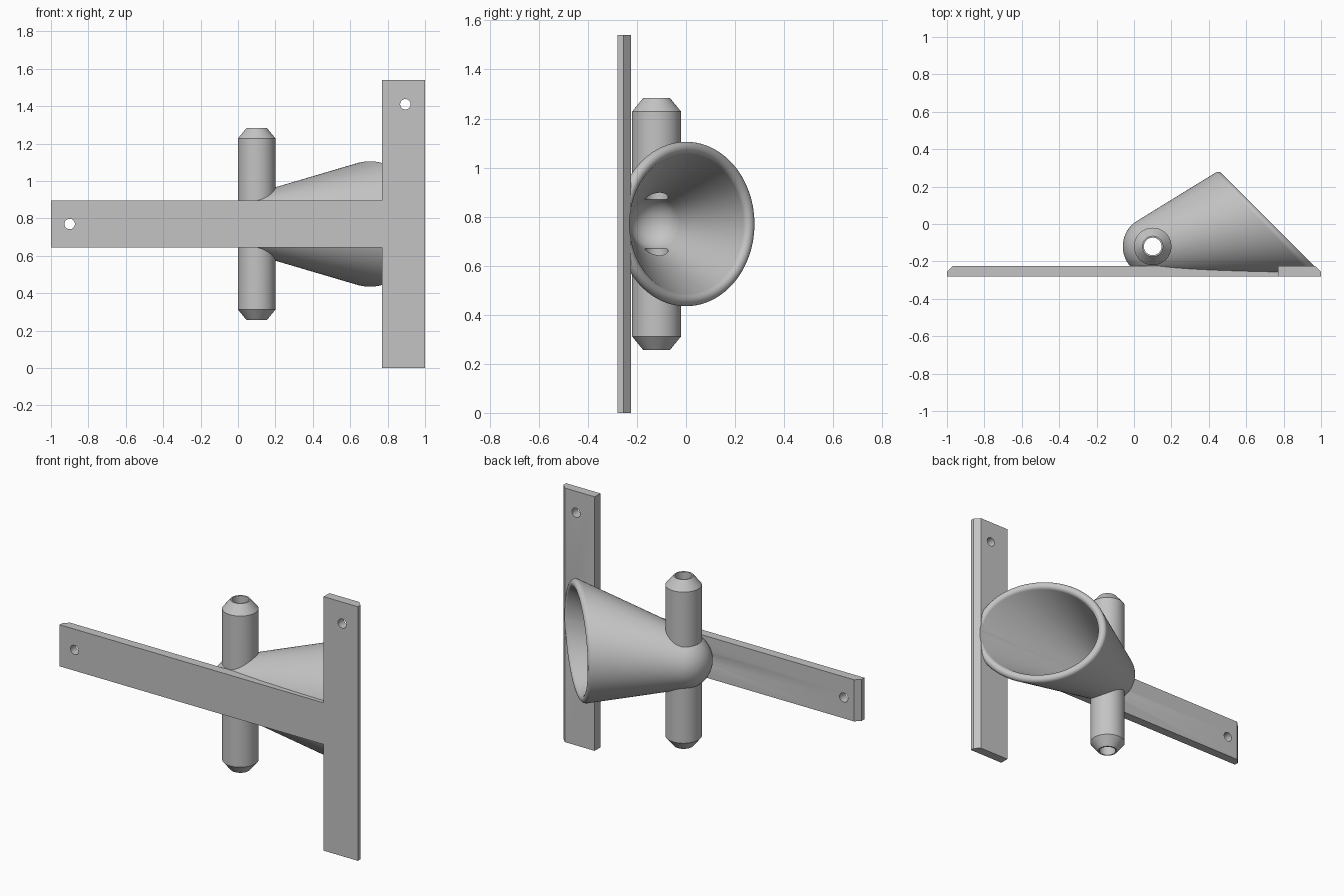
import bpy, bmesh, math
from mathutils import Vector

old = bpy.data.objects.get("Cube")
if old:
    bpy.data.objects.remove(old, do_unlink=True)

GREY = (0.55, 0.55, 0.55, 1)
mat = bpy.data.materials.new("plain grey")
mat.use_nodes = True
mat.diffuse_color = GREY
mat.node_tree.nodes["Principled BSDF"].inputs["Base Color"].default_value = GREY

MID_Z = 0.77
FRONT, BACK = -0.28, -0.225
HUB = Vector((0.1, -0.12, MID_Z))      # ball centre of the cup, on the tube axis
WALL = 0.05
BALL = 0.16
ALPHA = math.radians(15.8)             # half angle and tilt of the cup
BORE = 0.047
SEG = 96


def finish(name, bm, helper=False):
    bmesh.ops.recalc_face_normals(bm, faces=bm.faces)
    me = bpy.data.meshes.new(name)
    bm.to_mesh(me)
    bm.free()
    me.materials.append(mat)
    ob = bpy.data.objects.new(name, me)
    bpy.context.collection.objects.link(ob)
    if helper:
        ob.hide_render = True
        ob.hide_set(True)
    return ob


def skin(bm, columns):
    """Close a ring of profile columns; both ends of each column meet at a pole."""
    count = len(columns)
    first, last = bm.verts.new(columns[0][0]), bm.verts.new(columns[0][-1])
    cols = [[bm.verts.new(p) for p in c[1:-1]] for c in columns]
    for i in range(count):
        a, b = cols[i], cols[(i + 1) % count]
        bm.faces.new((first, a[0], b[0]))
        bm.faces.new((last, b[-1], a[-1]))
        for j in range(len(a) - 1):
            bm.faces.new((a[j], a[j + 1], b[j + 1], b[j]))


def lathe(bm, profile, centre, closed=False):
    """Turn (radius, z) points about an upright axis."""
    rings = [[bm.verts.new((centre.x + r * math.cos(t), centre.y + r * math.sin(t), z))
              for t in (math.tau * k / SEG for k in range(SEG))] for r, z in profile]
    for j in range(len(rings) if closed else len(rings) - 1):
        a, b = rings[j], rings[(j + 1) % len(rings)]
        for k in range(SEG):
            n = (k + 1) % SEG
            bm.faces.new((a[k], a[n], b[n], b[k]))
    if not closed:
        bm.faces.new(rings[0])
        bm.faces.new(rings[-1])


def prism(bm, outline, low, high):
    """Raise an (x, y) outline between two heights."""
    face = bm.faces.new([bm.verts.new((x, y, low)) for x, y in outline])
    new = bmesh.ops.extrude_face_region(bm, geom=[face])["geom"]
    bmesh.ops.translate(bm, vec=(0, 0, high - low),
                        verts=[g for g in new if isinstance(g, bmesh.types.BMVert)])


def cut(ob, *cutters, operation='DIFFERENCE'):
    bpy.context.view_layer.objects.active = ob
    for c in cutters:
        m = ob.modifiers.new("cut", 'BOOLEAN')
        m.operation, m.object, m.solver = operation, c, 'EXACT'
        bpy.ops.object.modifier_apply(modifier=m.name)


# Cup: ball-ended cone sliced at 45 degrees, with a fully rounded rim
axis = Vector((math.cos(ALPHA), math.sin(ALPHA), 0))
side = Vector((-axis.y, axis.x, 0))
up = Vector((0, 0, 1))
slice_dir = Vector((1, 1, 0)).normalized()
slice_at = 0.74 / math.sqrt(2) - WALL / 2


def generator(phi, shift=0):
    """Radial direction, wall normal and rim point of the middle of the wall."""
    e = side * math.cos(phi) + up * math.sin(phi)
    n = e * math.cos(ALPHA) - axis * math.sin(ALPHA)
    d = axis * math.cos(ALPHA) + e * math.sin(ALPHA)
    start = HUB + n * (BALL - WALL / 2)
    t = (slice_at + shift - start.dot(slice_dir)) / d.dot(slice_dir)
    return e, n, start + d * t


def ball_arc(e, radius, steps=16):
    stop = math.pi / 2 - ALPHA
    return [HUB + radius * (-axis * math.cos(a) + e * math.sin(a))
            for a in (stop * k / steps for k in range(steps + 1))]


cup_columns, hollow_columns = [], []
far = HUB + axis * 1.1
for k in range(SEG):
    phi = math.tau * k / SEG
    e, n, rim = generator(phi)
    tangent = (generator(phi + 0.01)[2] - generator(phi - 0.01)[2]).normalized()
    g = tangent.cross(n)
    if g.dot(axis) < 0:
        g = -g
    lip = [rim + WALL / 2 * (n * math.cos(a) + g * math.sin(a))
           for a in (math.pi * j / 12 for j in range(13))]
    inner = ball_arc(e, BALL - WALL)
    cup_columns.append(ball_arc(e, BALL) + lip + inner[::-1])
    hollow_columns.append(inner + [generator(phi, 0.08)[2] - n * WALL / 2, far])
bm = bmesh.new()
skin(bm, cup_columns)
cup = finish("cup", bm)

# Cutters: cup hollow, tube bore, screw holes
bm = bmesh.new()
skin(bm, hollow_columns)
hollow = finish("hollow_cutter", bm, True)

bm = bmesh.new()
lathe(bm, [(BORE, 0.1), (BORE, 1.45)], HUB)
bore = finish("bore_cutter", bm, True)

bm = bmesh.new()
for x, z in ((-0.9, MID_Z), (0.895, MID_Z + 0.64), (0.895, MID_Z - 0.64)):
    made = bmesh.ops.create_cone(bm, cap_ends=True, segments=32,
                                 radius1=0.028, radius2=0.028, depth=0.3)["verts"]
    for v in made:
        v.co = Vector((v.co.x + x, v.co.z + FRONT, v.co.y + z))
screws = finish("screw_hole_cutter", bm, True)

# Tube: upright, bevelled ends, open bore
bm = bmesh.new()
half = []
for s in (-1, 1):
    ends = [(BORE, s * 0.513), (0.055, s * 0.513), (0.1, s * 0.458)]
    half += ends if s < 0 else ends[::-1]
lathe(bm, [(r, MID_Z + z) for r, z in half], HUB, closed=True)
tube = finish("tube", bm)

# Mounting plate: long arm and upright post, bevelled on their outer back edges
edge = FRONT + 0.025
bm = bmesh.new()
prism(bm, [(-1, FRONT), (0.8, FRONT), (0.8, BACK), (-0.97, BACK), (-1, edge)],
      MID_Z - 0.126, MID_Z + 0.126)
arm = finish("plate_arm", bm, True)
bm = bmesh.new()
prism(bm, [(0.77, FRONT), (1, FRONT), (1, edge), (0.97, BACK), (0.77, BACK)], 0, 2 * MID_Z)
plate = finish("mounting_plate", bm)

cut(plate, arm, operation='UNION')
cut(plate, screws, hollow)
cut(cup, bore)
cut(tube, hollow)

for ob in (cup, hollow, bore, screws, arm, tube, plate):
    ob.select_set(False)
for ob in (cup, tube, plate):
    ob.select_set(True)
bpy.context.view_layer.objects.active = cup
bpy.ops.object.shade_smooth_by_angle(angle=math.radians(30))
for helper in (hollow, bore, screws, arm):
    bpy.data.objects.remove(helper, do_unlink=True)
